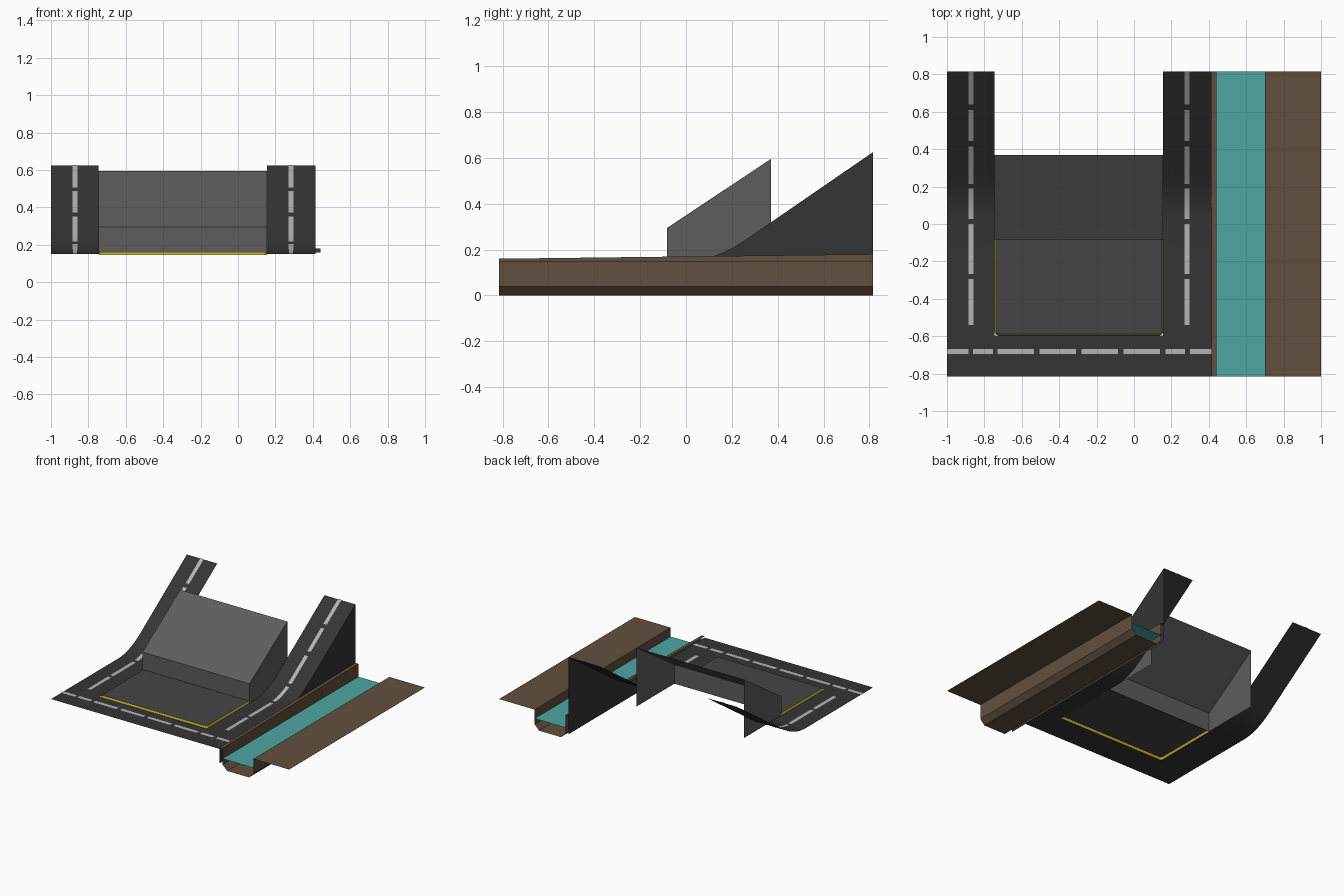
import bpy, math

if "Cube" in bpy.data.objects:
    bpy.data.objects.remove(bpy.data.objects["Cube"])

def material(name, rgb):
    m = bpy.data.materials.new(name)
    m.diffuse_color = (*rgb, 1)
    m.use_nodes = True
    m.node_tree.nodes["Principled BSDF"].inputs["Base Color"].default_value = m.diffuse_color
    return m

ASPHALT = material("asphalt", (0.035, 0.035, 0.035))
CONCRETE = material("concrete", (0.11, 0.11, 0.11))
FLOOR = material("plaza_grey", (0.06, 0.06, 0.06))
PAINT = material("white_paint", (0.46, 0.46, 0.46))
YELLOW = material("yellow_paint", (0.52, 0.45, 0.03))
EARTH = material("earth", (0.12, 0.078, 0.05))
WATER = material("water", (0.075, 0.38, 0.36))

X0, X1, Y1 = -1.0, 0.415, 0.815      # road outer edges, model half depth
IN0, IN1, INY = -0.745, 0.155, -0.595  # inner edge of the U-shaped road
G = 0.15                              # ground level

def make(name, verts, faces, mat, smooth=False):
    me = bpy.data.meshes.new(name)
    me.from_pydata(verts, [], faces)
    me.materials.append(mat)
    ob = bpy.data.objects.new(name, me)
    bpy.context.collection.objects.link(ob)
    if smooth:
        for p in me.polygons:
            p.use_smooth = True
    return ob

def sheet(name, line_a, line_b, mat, smooth=False):
    """Strip of quads between two polylines of equal length."""
    n = len(line_a)
    faces = [(i, n + i, n + i + 1, i + 1) for i in range(n - 1)]
    return make(name, line_a + line_b, faces, mat, smooth)

# Ramp height: flat, then a vertical curve, then a straight climb
A, B, SLOPE = -0.01, 0.26, 0.688
def height(y):
    if y <= A:
        return G
    if y <= B:
        return G + SLOPE * (y - A) ** 2 / (2 * (B - A))
    return G + SLOPE * (y - (A + B) / 2)

BREAKS = [A + (B - A) * i / 8 for i in range(9)]
def road_ys(a, b):
    return [a] + [y for y in BREAKS if a + 1e-4 < y < b - 1e-4] + [b]

def lane(name, xa, xb, ya, yb, mat, lift=0.0):
    ys = road_ys(ya, yb)
    return sheet(name, [(xa, y, height(y) + lift) for y in ys],
                 [(xb, y, height(y) + lift) for y in ys], mat, True)

# Roads: front street and two ramped side roads
lane("front_road", X0, X1, -Y1, INY, ASPHALT)
lane("left_ramp_road", X0, IN0, INY, Y1, ASPHALT)
lane("right_ramp_road", IN1, X1, INY, Y1, ASPHALT)

# Retaining wall under the outer edge of the right road
ys = road_ys(-Y1, Y1)
sheet("retaining_wall", [(X1, y, 0.04) for y in ys],
      [(X1, y, height(y)) for y in ys][:], ASPHALT).data.flip_normals()

# Lane dashes
ramp_dashes = [(-.54, -.295), (-.268, 0), (.028, .19), (.215, .415), (.445, .61), (.638, Y1)]
for side, x in (("left", -0.872), ("right", 0.284)):
    for i, (a, b) in enumerate(ramp_dashes):
        lane(f"{side}_road_dash_{i}", x - 0.014, x + 0.014, a, b, PAINT, 0.003)
front_dashes = [(-1, -.885), (-.862, -.755), (-.73, -.535), (-.505, -.31),
                (-.28, -.085), (-.055, .14), (.168, .272), (.3, X1)]
for i, (a, b) in enumerate(front_dashes):
    lane(f"front_road_dash_{i}", a, b, -0.696, -0.668, PAINT, 0.003)

# Plaza with a yellow kerb on three sides, small rounded corners
BY0, BY1 = -0.082, 0.37
def outline(inset, r, z):
    xa, xb, ya = IN0 + inset, IN1 - inset, INY + inset
    pts = [(xa, BY0, z)]
    for cx, start in ((xa + r, 180), (xb - r, 270)):
        for k in range(5):
            t = math.radians(start + 22.5 * k)
            pts.append((cx + r * math.cos(t), ya + r + r * math.sin(t), z))
    return pts + [(xb, BY0, z)]

kerb_out = outline(0.0, 0.018, 0.146)
kerb_in = outline(0.008, 0.012, 0.163)
sheet("yellow_kerb", kerb_out, kerb_in, YELLOW).data.flip_normals()
make("plaza_floor", kerb_in, [tuple(range(len(kerb_in)))], FLOOR)

# Sloped building shell: front wall, slanted roof, side walls, open back
side_profile = [(BY0, G), (BY0, 0.295), (BY1, 0.595), (BY1, G)]
shell = [(x, y, z) for x in (IN0, IN1) for y, z in side_profile]
make("sloped_building", shell,
     [(0, 4, 5, 1), (1, 5, 6, 2), (0, 1, 2, 3), (4, 7, 6, 5)], CONCRETE)

# Canal: open channel profile extruded front to back; left lip rises slightly
canal = [(X1, 0.16, 0.18), (0.44, 0.16, 0.18), (0.44, 0.038, 0.038), (0.48, 0, 0),
         (0.664, 0, 0), (0.70, 0.038, 0.038), (0.70, G, G), (1.0, G, G)]
sheet("canal_banks", [(x, -Y1, zf) for x, zf, zb in canal],
      [(x, Y1, zb) for x, zf, zb in canal], EARTH).data.flip_normals()
sheet("canal_water", [(0.44, -Y1, 0.082), (0.44, Y1, 0.082)],
      [(0.70, -Y1, 0.082), (0.70, Y1, 0.082)], WATER)
